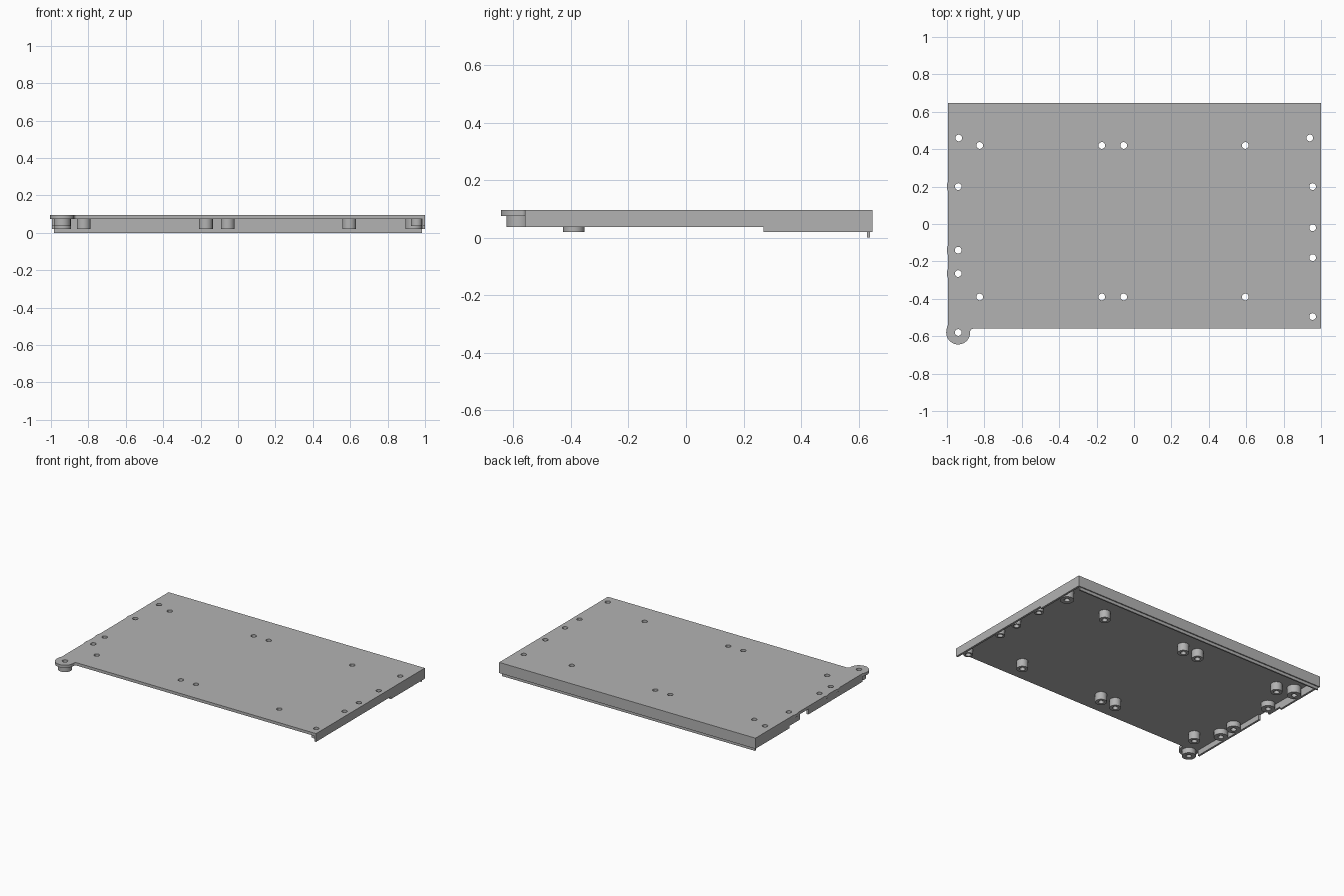
import bpy
from math import cos, sin, pi, radians, sqrt

cube = bpy.data.objects.get("Cube")
if cube:
    bpy.data.objects.remove(cube, do_unlink=True)

grey = bpy.data.materials.new("plain grey")
grey.use_nodes = True
grey.diffuse_color = (0.45, 0.45, 0.45, 1)
grey.node_tree.nodes["Principled BSDF"].inputs["Base Color"].default_value = grey.diffuse_color

TOP, UNDER, RIM, LOW = 0.095, 0.075, 0.037, 0.02   # heights
BACK, FRONT, LEFT = 0.648, -0.56, -0.994           # edges
HOLE = 0.018


def arc(x, y, r, a0=0, a1=360, n=32):
    return [(x + r * cos(radians(a0 + (a1 - a0) * i / n)),
             y + r * sin(radians(a0 + (a1 - a0) * i / n))) for i in range(n + 1)]


def circle(x, y, r):
    return arc(x, y, r)[:-1]


def extrude(name, loops, lo, hi, along_x=False):
    """Extrude closed outlines (inner loops become holes) between lo and hi."""
    cu = bpy.data.curves.new(name, 'CURVE')
    cu.dimensions, cu.fill_mode = '2D', 'BOTH'
    cu.extrude = (hi - lo) / 2
    for pts in loops:
        sp = cu.splines.new('POLY')
        sp.points.add(len(pts) - 1)
        for p, (u, v) in zip(sp.points, pts):
            p.co = (u, v, 0, 1)
        sp.use_cyclic_u = True
    ob = bpy.data.objects.new(name, cu)
    bpy.context.collection.objects.link(ob)
    if along_x:
        ob.rotation_euler = (pi / 2, 0, pi / 2)
        ob.location.x = (lo + hi) / 2
    else:
        ob.location.z = (lo + hi) / 2
    bpy.ops.object.select_all(action='DESELECT')
    ob.select_set(True)
    bpy.context.view_layer.objects.active = ob
    bpy.ops.object.convert(target='MESH')
    ob = bpy.context.object
    ob.name = name
    ob.data.materials.clear()
    ob.data.materials.append(grey)
    bpy.ops.object.shade_smooth_by_angle()
    return ob


def box(name, x0, x1, y0, y1, z0, z1):
    return extrude(name, [[(x0, y0), (x1, y0), (x1, y1), (x0, y1)]], z0, z1)


# Screw positions
inner = [(x, y) for x in (-0.825, -0.172, -0.055, 0.595) for y in (-0.39, 0.42)]
left_edge = [(-0.94, y) for y in (0.2, -0.14, -0.265)]
right_edge = [(0.955, y) for y in (0.2, -0.02, -0.18, -0.495)]
corners = [(-0.937, 0.46), (0.94, 0.46)]
tab = (-0.94, -0.58)
screws = inner + left_edge + right_edge + corners + [tab]

# Top plate: edge bulges beside the left screws, rounded tab at the front
outline = [(1, FRONT), (1, BACK), (LEFT, BACK)]
for x, y in left_edge:
    a = 35
    r = (x - LEFT + 0.006)
    a = 180 * sqrt(2 * 0.006 / r) / pi
    outline += arc(x, y, r, 180 - a, 180 + a, 8)
outline += [(LEFT, -0.54), (tab[0] - 0.06, -0.55)]
outline += arc(*tab, 0.064, 180, 360, 24)
outline += arc(-0.861, FRONT - 0.015, 0.015, 180, 90, 6)
extrude("top_plate", [outline] + [circle(x, y, HOLE) for x, y in screws], UNDER, TOP)

# Screw bosses under the plate
groups = (("inner_boss", inner, 0.037, LOW), ("left_boss", left_edge, 0.045, RIM),
          ("right_boss", right_edge, 0.03, RIM), ("corner_boss", corners, 0.045, LOW),
          ("tab_boss", [tab], 0.045, RIM))
for name, spots, r, bottom in groups:
    for x, y in spots:
        extrude(name, [circle(x, y, r), circle(x, y, HOLE)], bottom, UNDER)

# Back wall with a thin locating lip below it
box("back_wall", LEFT, 1, 0.628, BACK, LOW, UNDER)
box("back_lip", -0.985, 0.985, 0.63, 0.64, 0, LOW)

# Right side wall, deeper at the back
extrude("right_wall", [[(0.628, UNDER), (FRONT, UNDER), (FRONT, RIM), (0.27, RIM),
                        (0.27, LOW), (0.628, LOW)]], 0.986, 1, True)

# Left side wall, interrupted by a notch
extrude("left_wall_back", [[(0.628, UNDER), (0.15, UNDER), (0.15, RIM), (0.27, RIM),
                            (0.27, LOW), (0.628, LOW)]], LEFT, LEFT + 0.014, True)
box("left_wall_front", LEFT, LEFT + 0.014, -0.54, 0.06, RIM, UNDER)
